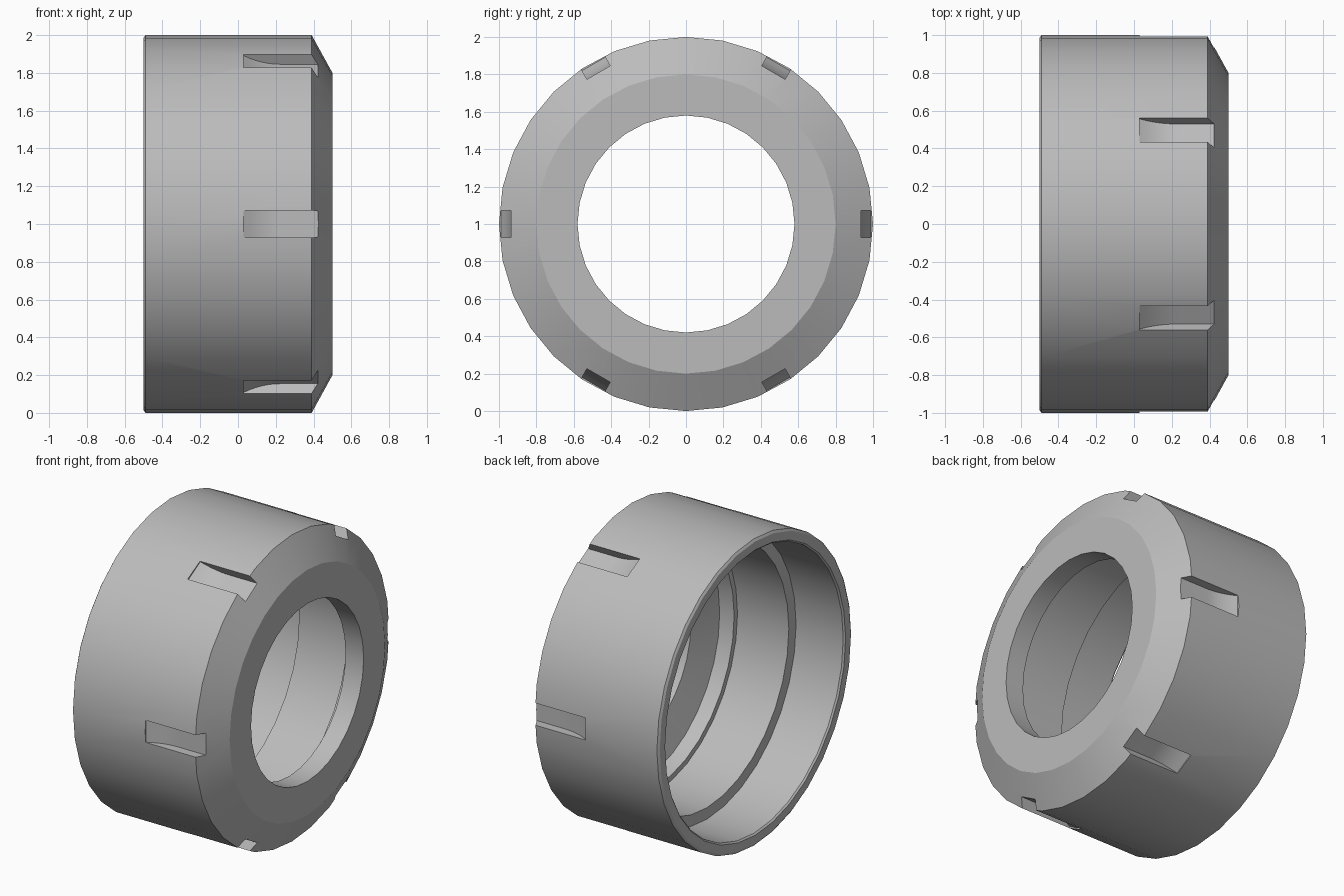
import bpy, bmesh, math
from mathutils import Matrix, Vector

if "Cube" in bpy.data.objects:
    bpy.data.objects.remove(bpy.data.objects["Cube"])

SIDES = 32
AXIS_HEIGHT = 1.0

steel = bpy.data.materials.new("brushed grey steel")
steel.use_nodes = True
grey = (0.5, 0.5, 0.5, 1)
steel.diffuse_color = grey
steel.node_tree.nodes["Principled BSDF"].inputs["Base Color"].default_value = grey


def make_object(name, bm):
    bmesh.ops.recalc_face_normals(bm, faces=bm.faces)
    mesh = bpy.data.meshes.new(name)
    bm.to_mesh(mesh)
    bm.free()
    mesh.materials.append(steel)
    obj = bpy.data.objects.new(name, mesh)
    bpy.context.collection.objects.link(obj)
    obj.location.z = AXIS_HEIGHT
    return obj


def lathe(name, profile):
    """Turn a closed (x, radius) profile around the x axis."""
    bm = bmesh.new()
    rings = []
    for i in range(SIDES):
        turn = Matrix.Rotation(math.tau * i / SIDES, 3, 'X')
        rings.append([bm.verts.new(turn @ Vector((x, 0, r))) for x, r in profile])
    n = len(profile)
    for i in range(SIDES):
        a, b = rings[i], rings[(i + 1) % SIDES]
        for j in range(n):
            k = (j + 1) % n
            bm.faces.new((a[j], a[k], b[k], b[j]))
    return make_object(name, bm)


# Nut body: outer wall, front bevel, through hole and stepped bore
body = lathe("nut_body", [
    (-0.5, 0.985), (-0.49, 1.0), (0.39, 1.0), (0.5, 0.8),
    (0.5, 0.58), (0.37, 0.58), (0.31, 0.79), (0.22, 0.81),
    (0.22, 0.845), (-0.15, 0.845), (-0.15, 0.92), (-0.49, 0.92), (-0.5, 0.93),
])

# Cutters for six spanner slots, each with a curved run-in to a flat floor
floor = 0.935
slot = [(0.03, 1.1), (0.03, 0.988)]
for i in range(1, 7):
    t = i / 6
    slot.append((0.03 + 0.19 * t, floor + 0.053 * (1 - t) ** 2))
slot += [(0.6, floor), (0.6, 1.1)]

bm = bmesh.new()
for s in range(6):
    turn = Matrix.Rotation(math.tau * s / 6 + math.pi / 2, 3, 'X')
    sides = [[bm.verts.new(turn @ Vector((x, w, r))) for x, r in slot]
             for w in (-0.072, 0.072)]
    for side in sides:
        bm.faces.new(side)
    for j in range(len(slot)):
        k = (j + 1) % len(slot)
        bm.faces.new((sides[0][j], sides[0][k], sides[1][k], sides[1][j]))
cutter = make_object("slot_cutter", bm)
cutter.hide_render = True

# Cut the slots and finish the shading
bpy.context.view_layer.update()
cut = body.modifiers.new("spanner slots", 'BOOLEAN')
cut.operation = 'DIFFERENCE'
cut.solver = 'EXACT'
cut.object = cutter
for obj in bpy.context.selected_objects:
    obj.select_set(False)
body.select_set(True)
bpy.context.view_layer.objects.active = body
bpy.ops.object.modifier_apply(modifier=cut.name)
bpy.data.objects.remove(cutter)
bpy.ops.object.shade_smooth_by_angle(angle=math.radians(25))
